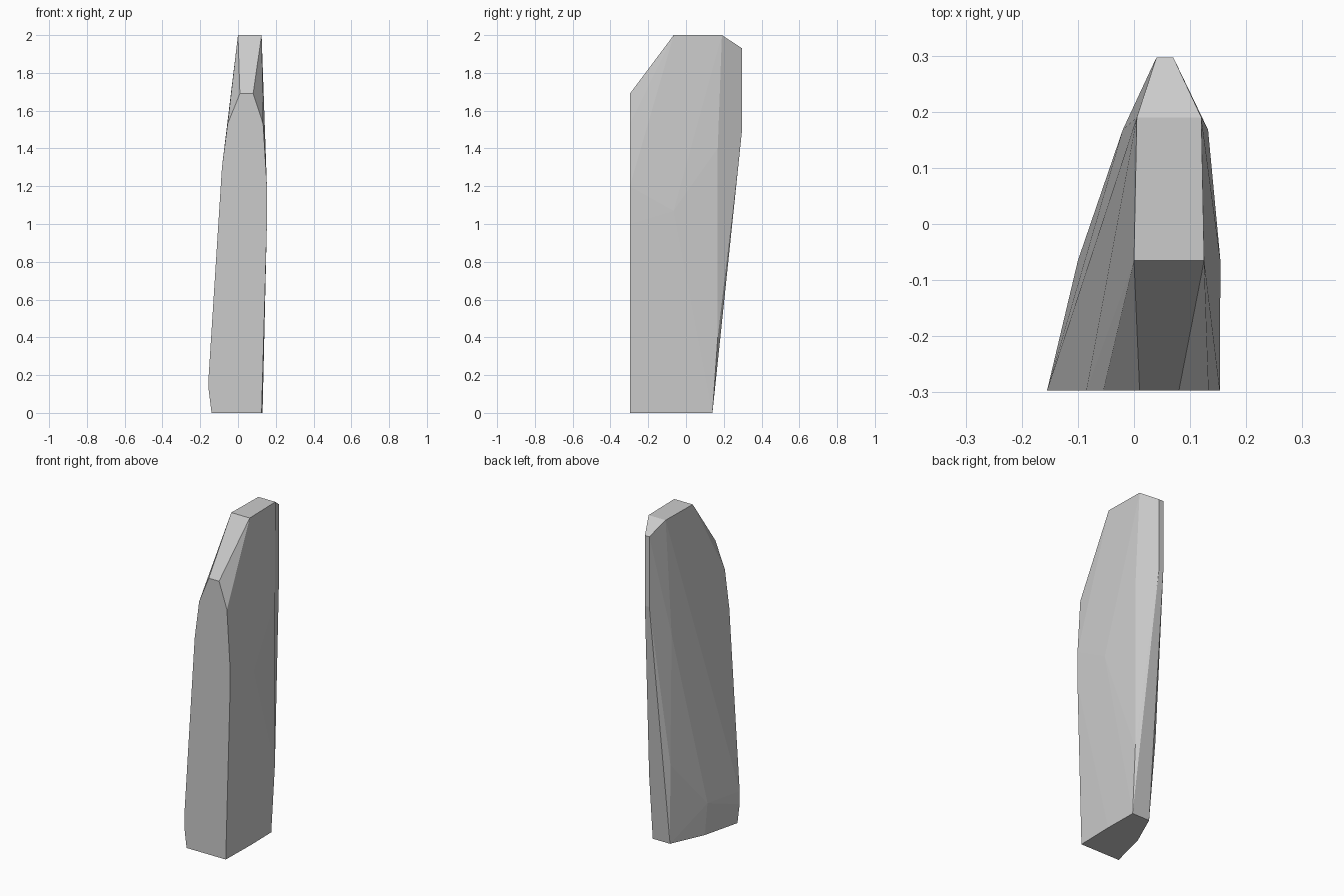
import bpy
import bmesh
from math import radians

cube = bpy.data.objects.get("Cube")
if cube:
    bpy.data.objects.remove(cube, do_unlink=True)


def make_material(name, colour):
    material = bpy.data.materials.new(name)
    material.use_nodes = True
    material.diffuse_color = colour
    material.node_tree.nodes["Principled BSDF"].inputs["Base Color"].default_value = colour
    return material


def add_section(bm, depth, outline):
    """Add one upright slice of the stone, given as (x, z) points."""
    for x, z in outline:
        bm.verts.new((x, depth, z))


# Slices of the faceted stone, from the broad front to the narrow back
front_outline = [(-.14, 0), (.125, 0), (.153, 1), (.153, 1.2), (.133, 1.53),
                 (.08, 1.69), (.01, 1.69), (-.055, 1.53), (-.085, 1.3),
                 (-.155, .2), (-.155, .12)]
middle_outline = [(-.082, 0), (.13, 0), (.154, 1.07), (.125, 2), (0, 2),
                  (-.05, 1.3), (-.1, .2)]
shoulder_outline = [(.132, .4), (.132, 1.4), (-.02, 1.3), (-.012, .5)]
crown_outline = [(.005, 2), (.12, 2)]
foot_outline = [(.01, 0), (.127, 0)]
back_outline = [(.04, 1.93), (.07, 1.93), (.07, 1.5), (.04, 1.5)]

bm = bmesh.new()
add_section(bm, -.297, front_outline)
add_section(bm, -.065, middle_outline)
add_section(bm, .168, shoulder_outline)
add_section(bm, .19, crown_outline)
add_section(bm, .14, foot_outline)
add_section(bm, .297, back_outline)

# Wrap the slices in flat facets and merge the level ones
bmesh.ops.convex_hull(bm, input=list(bm.verts), use_existing_faces=False)
loose = [v for v in bm.verts if not v.link_faces]
bmesh.ops.delete(bm, geom=loose, context="VERTS")
bmesh.ops.dissolve_limit(bm, angle_limit=radians(1), verts=list(bm.verts),
                         edges=list(bm.edges))
bmesh.ops.recalc_face_normals(bm, faces=list(bm.faces))

mesh = bpy.data.meshes.new("stone_slab")
bm.to_mesh(mesh)
bm.free()
mesh.materials.append(make_material("light grey stone", (.6, .6, .6, 1)))
stone_slab = bpy.data.objects.new("stone_slab", mesh)
bpy.context.collection.objects.link(stone_slab)
